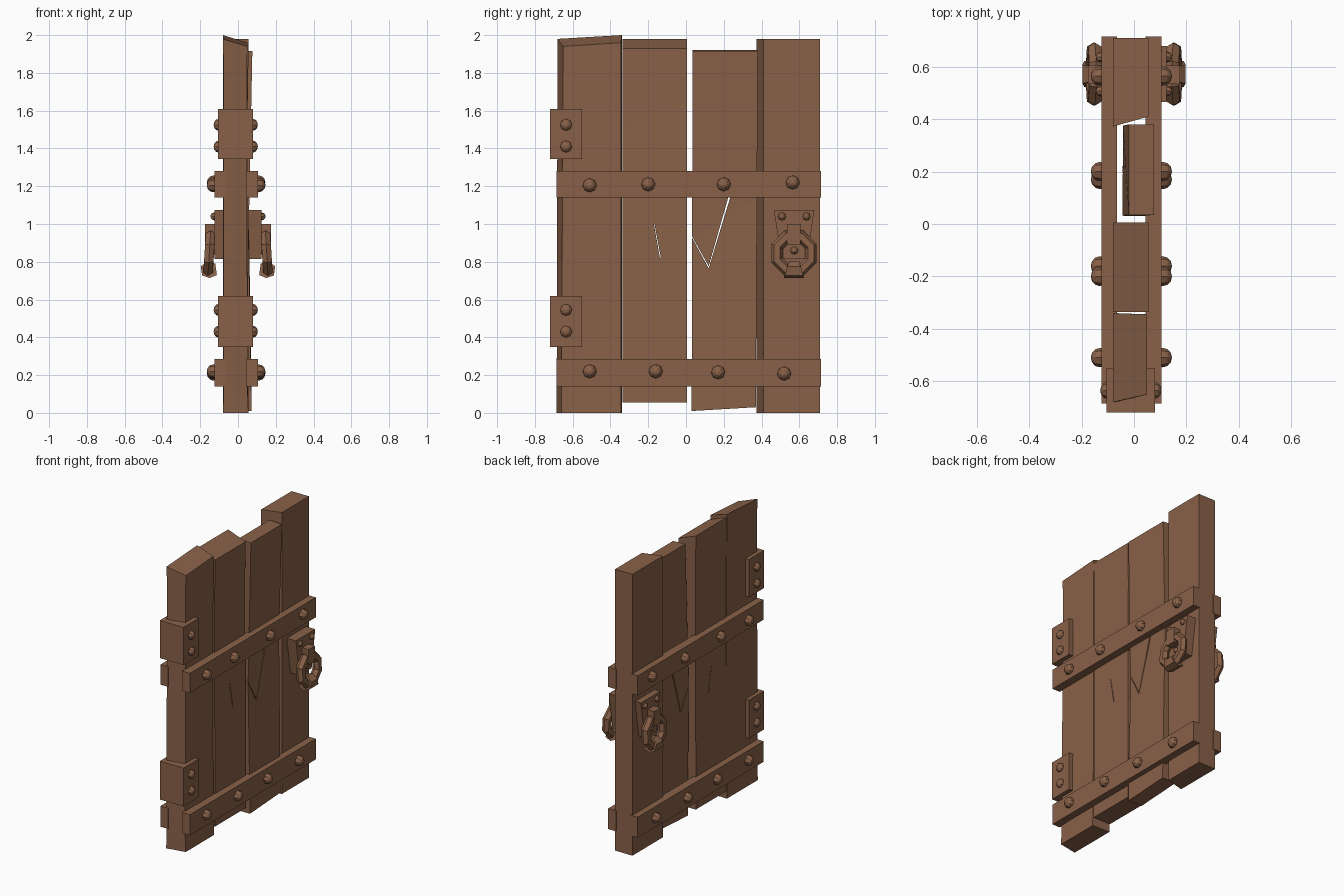
import bpy, bmesh, math
from mathutils import Vector, Matrix

if "Cube" in bpy.data.objects:
    bpy.data.objects.remove(bpy.data.objects["Cube"])

mat = bpy.data.materials.new("worn_brown")
mat.diffuse_color = (0.25, 0.12, 0.065, 1)
mat.use_nodes = True
mat.node_tree.nodes["Principled BSDF"].inputs["Base Color"].default_value = mat.diffuse_color


def finish(name, bm):
    bmesh.ops.recalc_face_normals(bm, faces=bm.faces)
    me = bpy.data.meshes.new(name)
    bm.to_mesh(me)
    bm.free()
    me.materials.append(mat)
    ob = bpy.data.objects.new(name, me)
    bpy.context.collection.objects.link(ob)
    return ob


def loft(bm, a, b):
    """Closed solid between two loops with matching points."""
    va = [bm.verts.new(p) for p in a]
    vb = [bm.verts.new(p) for p in b]
    bm.faces.new(va)
    bm.faces.new(vb)
    for i in range(len(a)):
        j = (i + 1) % len(a)
        bm.faces.new((va[i], va[j], vb[j], vb[i]))


def prism(name, outline, x0, x1):
    bm = bmesh.new()
    loft(bm, [(x0, y, z) for y, z in outline], [(x1, y, z) for y, z in outline])
    return finish(name, bm)


def box(name, x, y, z):
    return prism(name, [(y[0], z[0]), (y[1], z[0]), (y[1], z[1]), (y[0], z[1])], *x)


def plank(name, back, front, xb, xt, creases=()):
    """back/front: y,z outlines; xb/xt: x range at bottom and top.
    creases: two y,z points and x shifts of the back and front faces."""
    bm = bmesh.new()
    loft(bm, [((xb if i < 2 else xt)[0], y, z) for i, (y, z) in enumerate(back)],
         [((xb if i < 2 else xt)[1], y, z) for i, (y, z) in enumerate(front)])
    for p, q, db, df in creases:
        d = Vector((0, q[0] - p[0], q[1] - p[1]))
        cut = bmesh.ops.bisect_plane(bm, geom=bm.verts[:] + bm.edges[:] + bm.faces[:],
                                     plane_co=(0, *p), plane_no=(0, -d.z, d.y))
        for v in cut["geom_cut"]:
            if isinstance(v, bmesh.types.BMVert):
                v.co.x += df if v.co.x > 0 else db
    return finish(name, bm)


def crack(target, outline):
    cutter = prism(target.name + "_crack_cutter", outline, -0.3, 0.3)
    cutter.hide_render = True
    cutter.hide_set(True)
    m = target.modifiers.new("crack", "BOOLEAN")
    m.operation = "DIFFERENCE"
    m.solver = "EXACT"
    m.object = cutter


def stud(name, x, y, z, r, h):
    """Faceted dome pointing outward along x."""
    bm = bmesh.new()
    bmesh.ops.create_uvsphere(bm, u_segments=8, v_segments=6, radius=1)
    m = Matrix.Translation((x, y, z)) @ Matrix.Diagonal((h, r, r, 1)) @ Matrix.Rotation(math.pi / 2, 4, "Y")
    bmesh.ops.transform(bm, matrix=m, verts=bm.verts)
    return finish(name, bm)


# Uneven planks
plank("plank_hinge_side",
      [(-0.685, 0), (-0.34, 0), (-0.34, 2.0), (-0.68, 1.98)],
      [(-0.66, 0), (-0.345, 0), (-0.345, 1.96), (-0.65, 1.94)],
      (-0.08, 0.055), (-0.08, 0.05),
      [((-0.68, 1.85), (-0.34, 1.28), 0.003, -0.004), ((-0.73, 0), (-0.34, 0.65), 0.003, -0.004)])
p2 = plank("plank_middle_left",
           [(-0.335, 0.055), (0.005, 0.055), (0.005, 1.98), (-0.335, 1.98)],
           [(-0.335, 0.055), (0.005, 0.055), (0.005, 1.93), (-0.335, 1.93)],
           (-0.08, 0.055), (-0.08, 0.055),
           [((-0.33, 1.52), (0.0, 1.66), 0.002, -0.003)])
p3 = plank("plank_middle_right",
           [(0.03, 0.01), (0.37, 0.03), (0.38, 1.92), (0.035, 1.92)],
           [(0.03, 0.01), (0.37, 0.03), (0.38, 1.915), (0.035, 1.915)],
           (-0.035, 0.072), (-0.02, 0.076),
           [((0.03, 0.92), (0.38, 1.14), -0.016, -0.018)])
plank("plank_latch_side",
      [(0.372, 0), (0.71, 0), (0.71, 1.98), (0.372, 1.98)],
      [(0.41, 0), (0.71, 0), (0.71, 1.98), (0.41, 1.98)],
      (-0.08, 0.055), (-0.08, 0.055))

# Splits in the wood
crack(p3, [(0.02, 0.95), (0.12, 0.765), (0.243, 1.17), (0.232, 1.17), (0.12, 0.777), (0.02, 0.956)])
crack(p2, [(-0.17, 1.0), (-0.138, 0.82), (-0.133, 0.82), (-0.167, 1.0)])

# Cross bars with studs, hinge wraps with studs, ring handles
BARS = [("upper", 1.14, 1.28, [(-0.51, 1.205), (-0.2, 1.21), (0.2, 1.21), (0.565, 1.22)]),
        ("lower", 0.14, 0.285, [(-0.51, 0.22), (-0.16, 0.22), (0.17, 0.215), (0.52, 0.208)])]
HINGES = [("upper", 1.345, 1.61, (1.525, 1.41)), ("lower", 0.35, 0.62, (0.545, 0.43))]

for lab, z0, z1, _ in HINGES:
    box(lab + "_hinge", (-0.105, 0.08), (-0.72, -0.55), (z0, z1))


def ring(name, s, cx, cy, cz):
    """Eight-sided ring with a faceted section."""
    bm = bmesh.new()
    loops = []
    for i in range(8):
        a = math.pi / 8 + i * math.pi / 4
        loops.append([])
        for k in range(6):
            t = k * math.pi / 3
            r = 0.097 + 0.033 * math.cos(t)
            z = r * math.sin(a)
            x = cx + 0.029 * math.sin(t) - 0.06 * z
            loops[-1].append(bm.verts.new((s * x, cy + r * math.cos(a), cz + z)))
    for i in range(8):
        A, B = loops[i], loops[(i + 1) % 8]
        for k in range(6):
            bm.faces.new((A[k], A[(k + 1) % 6], B[(k + 1) % 6], B[k]))
    return finish(name, bm)


for side, s in (("right", 1), ("left", -1)):
    c = -0.01
    for lab, z0, z1, pts in BARS:
        box(f"{lab}_bar_{side}", (c + s * 0.054, c + s * 0.115), (-0.685, 0.715), (z0, z1))
        for i, (y, z) in enumerate(pts):
            stud(f"{lab}_bar_stud_{side}_{i}", c + s * 0.12, y, z, 0.037, 0.035)
    for lab, _, _, zs in HINGES:
        for i, z in enumerate(zs):
            stud(f"{lab}_hinge_stud_{side}_{i}", -0.012 + s * 0.09, -0.635, z, 0.032, 0.027)

    # Handle: tapered plate, small studs, clasp, ring and weighted bottom
    prism(f"handle_plate_{side}",
          [(0.465, 1.075), (0.68, 1.075), (0.64, 0.815), (0.505, 0.815)], s * 0.04, s * 0.125)
    for i, (y, z) in enumerate([(0.508, 1.04), (0.638, 1.04), (0.573, 0.86)]):
        stud(f"handle_stud_{side}_{i}", s * 0.125, y, z, 0.021, 0.021)
    ring(f"handle_ring_{side}", s, 0.152, 0.572, 0.845)
    prism(f"handle_clasp_{side}",
          [(0.535, 0.89), (0.605, 0.89), (0.605, 1.0), (0.535, 1.0)], s * 0.115, s * 0.176)
    bm = bmesh.new()
    sect = [(0.112, 0.73), (0.15, 0.714), (0.19, 0.728), (0.197, 0.775), (0.16, 0.805), (0.12, 0.79)]
    loft(bm, [(s * x, 0.572 - (0.055 - 0.3 * (z - 0.71)), z) for x, z in sect],
         [(s * x, 0.572 + (0.055 - 0.3 * (z - 0.71)), z) for x, z in sect])
    finish(f"handle_grip_{side}", bm)
